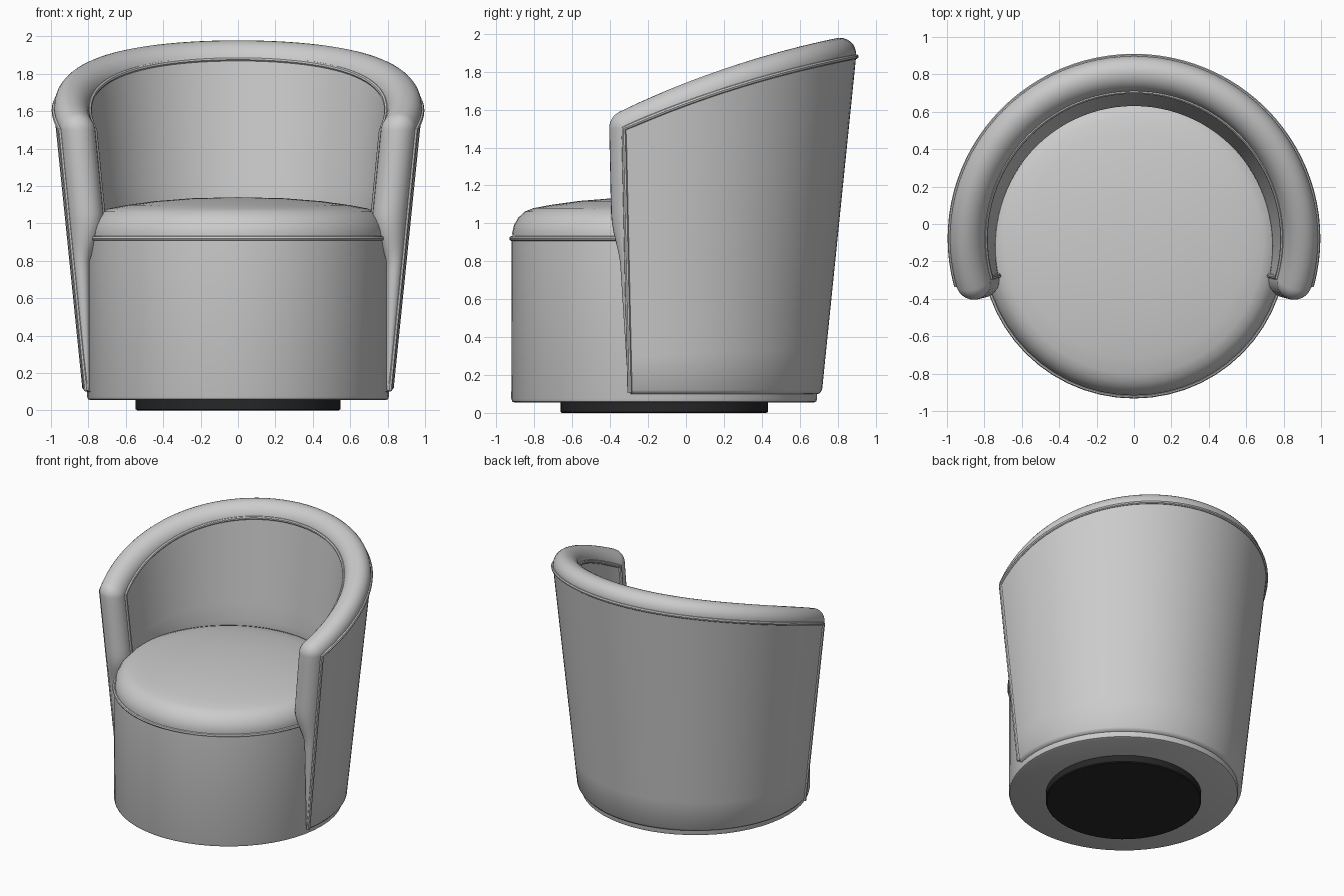
import bpy
from math import sin, cos, pi, atan2
from mathutils import Vector

cube = bpy.data.objects.get("Cube")
if cube:
    bpy.data.objects.remove(cube, do_unlink=True)

CY = -0.115          # centre of all the round parts
A0 = -0.22           # angle where the armrests end
BOTTOM = 0.12        # lower edge of the shell
ARC = 28             # steps from one armrest to the middle of the back


def material(name, value):
    m = bpy.data.materials.new(name)
    m.use_nodes = True
    m.diffuse_color = (value, value, value, 1)
    bsdf = m.node_tree.nodes["Principled BSDF"]
    bsdf.inputs["Base Color"].default_value = m.diffuse_color
    bsdf.inputs["Roughness"].default_value = 0.8
    return m


fabric = material("grey fabric", 0.6)
black = material("black plinth", 0.02)


def finish(ob, mat):
    ob.data.materials.clear()
    ob.data.materials.append(mat)
    bpy.ops.object.select_all(action="DESELECT")
    ob.select_set(True)
    bpy.context.view_layer.objects.active = ob
    bpy.ops.object.shade_smooth_by_angle(angle=0.7)


def grid(name, rows, mat, flip=False):
    """Skin a list of equally long rows of points."""
    n = len(rows[0])
    faces = []
    for i in range(len(rows) - 1):
        for j in range(n - 1):
            f = [i * n + j, (i + 1) * n + j, (i + 1) * n + j + 1, i * n + j + 1]
            faces.append(f[::-1] if flip else f)
    mesh = bpy.data.meshes.new(name)
    mesh.from_pydata([p for row in rows for p in row], [], faces)
    ob = bpy.data.objects.new(name, mesh)
    bpy.context.collection.objects.link(ob)
    # weld the seam and poles of turned parts
    import bmesh
    bm = bmesh.new()
    bm.from_mesh(mesh)
    bmesh.ops.remove_doubles(bm, verts=bm.verts, dist=0.0005)
    bm.to_mesh(mesh)
    bm.free()
    finish(ob, mat)
    return ob


def polar(a, r, z):
    return Vector((r * cos(a), CY + r * sin(a), z))


def lathe(name, profile, mat, steps=56):
    return grid(name, [[polar(2 * pi * i / steps, r, z) for r, z in profile]
                       for i in range(steps + 1)], mat)


def piping(name, points, radius, cyclic=False):
    curve = bpy.data.curves.new(name, "CURVE")
    curve.dimensions = "3D"
    curve.bevel_depth = radius
    curve.bevel_resolution = 2
    curve.use_fill_caps = True
    spline = curve.splines.new("POLY")
    spline.points.add(len(points) - 1)
    for sp, p in zip(spline.points, points):
        sp.co = (*p, 1)
    spline.use_cyclic_u = cyclic
    ob = bpy.data.objects.new(name, curve)
    bpy.context.collection.objects.link(ob)
    bpy.ops.object.select_all(action="DESELECT")
    ob.select_set(True)
    bpy.context.view_layer.objects.active = ob
    bpy.ops.object.convert(target="MESH")
    finish(bpy.context.object, fabric)


# Shell shape: tapered outside and inside, rim rising to the back
def outer_r(z):
    return 0.833 + 0.102 * (z - BOTTOM)


def inner_r(z):
    t = min(max((z - 0.78) / 0.27, 0), 1)
    t = t * t * (3 - 2 * t)
    return (1 - t) * 0.815 + t * (0.745 + 0.1 * (z - 1.1))


def rim_z(a):
    u = (sin(a) - sin(A0)) / (1 - sin(A0))
    return 1.50 + 0.52 * u - 0.14 * u * u


def mirrored(points):
    return [Vector((-p.x, p.y, p.z)) for p in points]


# Plinth, round base and domed cushion
lathe("plinth", [(0, 0), (0.54, 0), (0.547, 0.006), (0.547, 0.06), (0, 0.06)], black)
lathe("seat_base", [(0, 0.055), (0.79, 0.055), (0.802, 0.06), (0.807, 0.075),
                    (0.805, 0.92), (0, 0.92)], fabric)
lathe("seat_cushion", [(0.80, 0.91), (0.802, 0.95), (0.793, 0.99), (0.77, 1.03),
                       (0.735, 1.062), (0.69, 1.08), (0.6, 1.097), (0.45, 1.118),
                       (0.25, 1.134), (0, 1.14)], fabric)
piping("seat_piping", [polar(2 * pi * i / 56, 0.805, 0.92) for i in range(56)], 0.013, True)

# Outer shell with its lower edge turned in, and inner back
angles = [A0 + (pi - 2 * A0) * i / (2 * ARC) for i in range(2 * ARC + 1)]
outer, inner = [], []
for a in angles:
    top = rim_z(a)
    zs = [BOTTOM + (top - BOTTOM) * k / 8 for k in range(9)]
    outer.append([polar(a, 0.79, 0.095), polar(a, 0.818, 0.102)]
                 + [polar(a, outer_r(z), z) for z in zs])
    zs = [0.85 + (top - 0.85) * k / 8 for k in range(9)]
    inner.append([polar(a, inner_r(z), z) for z in zs])
grid("outer_shell", outer, fabric)
grid("inner_back", inner, fabric, flip=True)

# Padded roll: up the armrest front, round the corner, along the rim
path = []            # (angle, height, direction of the bulge: 0 forward, pi/2 up)
for k in range(28):
    path.append((A0, 0.105 + (1.50 - 0.105) * k / 28, 0))
slope = (rim_z(A0 + 0.01) - rim_z(A0)) / 0.01
lean = pi / 2 - atan2(slope, 0.88)
for k in range(8):
    path.append((A0, 1.50, lean * k / 8))
for a in angles[:ARC + 1]:
    slope = (rim_z(a + 0.01) - rim_z(a - 0.01)) / 0.02
    path.append((a, rim_z(a), pi / 2 - atan2(slope, 0.88)))

half = []
for a, z, d in path:
    o, i = polar(a, outer_r(z), z), polar(a, inner_r(z), z)
    tangent = Vector((sin(a), -cos(a), 0))
    up = Vector((0.1 * cos(a), 0.1 * sin(a), 1))
    bulge = (tangent * cos(d) + up * sin(d)) * (o - i).length * 0.52
    half.append([(o + i) / 2 + (o - i) / 2 * cos(pi * k / 14) + bulge * sin(pi * k / 14)
                 for k in range(15)])
grid("arm_roll", half + [mirrored(row) for row in half[-2::-1]], fabric)

# Piping along both edges of the roll
edge = [(a, z) for n, (a, z, d) in enumerate(path) if n <= 27 or n >= 36]
for name, radius_at, low in (("outer_piping", outer_r, 0), ("inner_piping", inner_r, 1.0)):
    pts = [polar(a, radius_at(z), z) for a, z in edge if z >= low]
    piping(name, pts + mirrored(pts[-2::-1]), 0.013)
